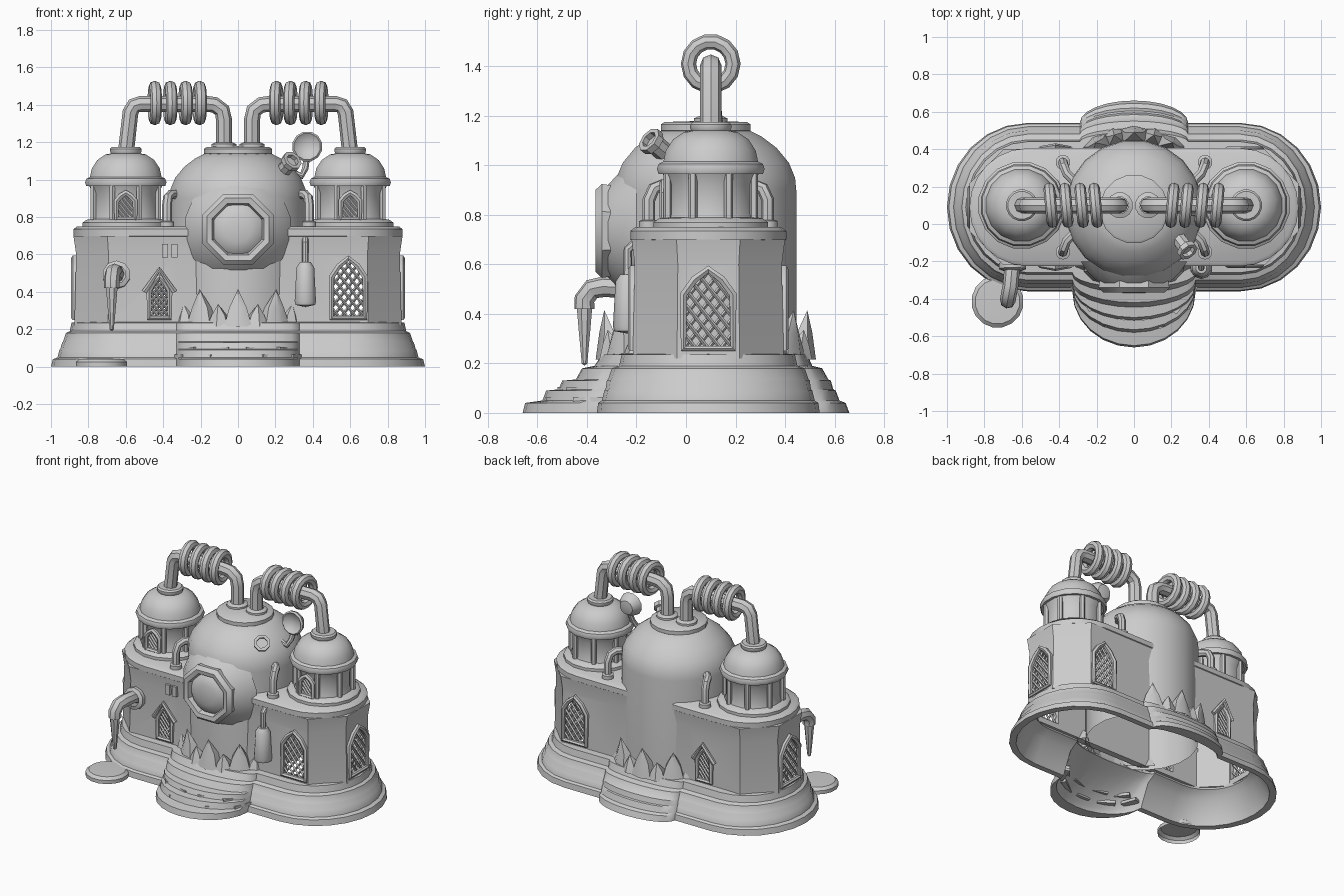
import bpy, bmesh, random
from math import sin, cos, pi, radians
from mathutils import Matrix, Vector

if "Cube" in bpy.data.objects:
    bpy.data.objects.remove(bpy.data.objects["Cube"])

random.seed(4)
CX, CY = 0.57, 0.09            # centre of the rounded ends
OCT = [-67.5, -22.5, 22.5, 67.5]
ROUND = [-90 + 15 * i for i in range(13)]


def loft(name, rings, closed=False, caps=False, mat=Matrix()):
    """Skin a list of equal-length point rings."""
    bm = bmesh.new()
    vr = [[bm.verts.new(mat @ Vector(p)) for p in ring] for ring in rings]
    n = len(vr[0])
    pairs = list(zip(vr, vr[1:])) + ([(vr[-1], vr[0])] if closed else [])
    for a, b in pairs:
        for i in range(n):
            j = (i + 1) % n
            bm.faces.new((a[i], a[j], b[j], b[i]))
    if caps:
        bm.faces.new(vr[0][::-1])
        bm.faces.new(vr[-1])
    bmesh.ops.remove_doubles(bm, verts=bm.verts, dist=1e-5)
    bmesh.ops.recalc_face_normals(bm, faces=bm.faces)
    me = bpy.data.meshes.new(name)
    bm.to_mesh(me)
    bm.free()
    ob = bpy.data.objects.new(name, me)
    bpy.context.collection.objects.link(ob)
    return ob


def lathe(name, profile, at=(0, 0, 0), axis=(0, 0, 1), sides=16, caps=False, phase=0.5):
    mat = Matrix.Translation(at) @ Vector(axis).to_track_quat('Z', 'Y').to_matrix().to_4x4()
    rings = [[(r * cos(2 * pi * (i + phase) / sides), r * sin(2 * pi * (i + phase) / sides), h)
              for i in range(sides)] for r, h in profile]
    return loft(name, rings, caps=caps, mat=mat)


def tube(name, paths, r, cyclic=False, res=2):
    cu = bpy.data.curves.new(name, 'CURVE')
    cu.dimensions, cu.bevel_depth, cu.bevel_resolution, cu.use_fill_caps = '3D', r, res, True
    for path in paths:
        sp = cu.splines.new('POLY')
        sp.points.add(len(path) - 1)
        for pt, co in zip(sp.points, path):
            pt.co = (*co, 1)
        sp.use_cyclic_u = cyclic
    ob = bpy.data.objects.new(name, cu)
    bpy.context.collection.objects.link(ob)
    bpy.ops.object.select_all(action='DESELECT')
    ob.select_set(True)
    bpy.context.view_layer.objects.active = ob
    bpy.ops.object.convert(target='MESH')
    return ob


def box(name, at, size, rot=0):
    m = Matrix.Translation(at) @ Matrix.Rotation(rot, 4, 'Z')
    x, y, z = (s / 2 for s in size)
    rings = [[(-x, -y, k), (x, -y, k), (x, y, k), (-x, y, k)] for k in (-z, z)]
    return loft(name, rings, caps=True, mat=m)


def outline(z, xh, yh, f=0, b=0, angs=ROUND):
    """Long rounded plan with a front bulge f and a back bulge b."""
    k = 1 / cos(radians(22.5)) if angs is OCT else 1
    end = [(cos(radians(a)) * (xh - CX) * k, sin(radians(a)) * yh * k) for a in angs]
    arc = [pi * i / 12 for i in range(13)]
    pts = [(CX + x, CY + y) for x, y in end]
    pts += [(0.29 * cos(t), CY + yh + b * sin(t)) for t in arc]
    pts += [(-CX - x, CY - y) for x, y in end]
    pts += [(-0.33 * cos(t), CY - yh - f * sin(t)) for t in arc]
    return [(x, y, z) for x, y in pts]


def window(name, at, ang, w, h, cut=None):
    """Pointed lattice window facing the given direction."""
    m = Matrix.Translation(at) @ Matrix.Rotation(radians(ang - 90), 4, 'Z')
    arch = [(-w / 2, 0), (w / 2, 0), (w / 2, .68 * h), (w * .28, .87 * h), (0, h), (-w * .28, .87 * h), (-w / 2, .68 * h)]

    def inside(u, v):
        return 0 <= v <= h and abs(u) <= w / 2 * min(1, (h - v) / (.32 * h))
    if cut is not None:
        cut.append(loft(name + "_cutter", [[(u, y, v) for u, v in arch] for y in (-.12, .1)], caps=True, mat=m))
    tube(name + "_frame", [[m @ Vector((u, 0.005, v)) for u, v in arch]], .017, cyclic=True, res=1)
    bars, gap = [], w / 3.2
    for d in (-1, 1):
        for k in range(-12, 13):
            line = [(t * w / 60, d * 1.25 * t * w / 60 + k * gap) for t in range(-30, 31)]
            line = [p for p in line if inside(*p)]
            if len(line) > 3:
                bars.append([m @ Vector((u, -.012 + .008 * d, v)) for u, v in (line[0], line[-1])])
    tube(name + "_lattice", bars, .008, res=0)


# stepped hollow base
base = [(0, 1, .45, .30, .12), (.04, .99, .445, .295, .11), (.05, .965, .43, .24, .10), (.09, .955, .42, .235, .095),
        (.095, .95, .415, .19, .09), (.13, .94, .41, .18, .085), (.135, .935, .405, .13, .08), (.18, .92, .39, .12, .07),
        (.19, .9, .36, .10, .06), (.235, .89, .35, .08, .05), (.24, .85, .29, .08, .05),
        (.2, .83, .27, .07, .04), (.16, .87, .34, .08, .05), (.03, .94, .40, .25, .08), (0, .95, .41, .26, .08)]
loft("base", [outline(*r) for r in base], closed=True)

# loose paving stones on the base steps
for i in range(9):
    t = radians(200 + 17.5 * i)
    box("step_stone", (.31 * cos(t), -.30 + .24 * sin(t) * (1 - .25 * (i % 2)), .055 + .04 * (i % 2)),
        (.10 + .05 * random.random(), .06, .02), t + pi / 2)

# main wall with window openings
wall = loft("wall", [outline(z, x, y, angs=OCT) for z, x, y in
            [(.22, .875, .305), (.6, .865, .297), (.7, .88, .31), (.7, .83, .26), (.22, .83, .26)]], closed=True)
cutters = []
for s in (-1, 1):
    window("end_window", (s * .87, CY, .26), 0 if s > 0 else 180, .2, .32, cutters)
    window("large_window", (.59, CY + s * .302, .26), s * 90, .18, .32, cutters)
    window("small_window", (-.42, CY + s * .302, .26), s * 90, .11, .22, cutters)
    tube("small_window_hood", [[(-.5, CY + s * .31, .4), (-.42, CY + s * .325, .52), (-.34, CY + s * .31, .4)]], .016, res=1)
for c in cutters:
    mod = wall.modifiers.new("opening", 'BOOLEAN')
    mod.operation, mod.object, mod.solver = 'DIFFERENCE', c, 'EXACT'
    bpy.context.view_layer.objects.active = wall
    bpy.ops.object.modifier_apply(modifier=mod.name)
    bpy.data.objects.remove(c)

# roof deck with rounded lip
loft("deck", [outline(*r) for r in [(.69, .86, .30), (.70, .88, .315), (.735, .88, .315), (.75, .86, .295)]], caps=True)

# central boiler
lathe("boiler", [(.37, .2), (.37, .9), (.365, .95), (.34, 1.01), (.29, 1.07), (.23, 1.115), (.18, 1.14), (0, 1.145)],
      (0, .08, 0), sides=20)
lathe("boiler_cap", [(.17, 1.13), (.185, 1.14), (.185, 1.165), (.17, 1.175), (0, 1.18)], (0, .08, 0))

# porthole
lathe("porthole_collar", [(.29, -.07), (.25, -.01), (.19, .045)], (0, -.27, .735), (0, -1, 0))
lathe("porthole_ring", [(.17, .02), (.20, .035), (.205, .07), (.18, .095), (.15, .09), (.135, .05)],
      (0, -.27, .735), (0, -1, 0), sides=8)
lathe("porthole_glass", [(.145, .05), (.12, .075), (.07, .09), (0, .095)], (0, -.27, .735), (0, -1, 0))

# pointed leaves around the boiler foot
for i in range(24):
    a = radians(15 * i)
    if abs(sin(a)) < .62:
        continue
    big = i % 2 == 0
    h, w = (.2, .105) if big else (.12, .08)
    m = Matrix.Translation((.395 * cos(a), .08 + .395 * sin(a), .215)) @ Matrix.Rotation(a, 4, 'Z')
    loft("leaf", [[(-.05, -w * .7, 0), (.03, -w * .7, 0), (.05, 0, 0), (.03, w * .7, 0), (-.05, w * .7, 0)],
                  [(-.03, -w * .45, h * .5), (.015, -w * .45, h * .5), (.035, 0, h * .55), (.015, w * .45, h * .5), (-.03, w * .45, h * .5)],
                  [(.015, 0, h)] * 5], mat=m)

# side towers, coiled pipes and small elbows
for s in (-1, 1):
    c = (s * .6, .1, 0)
    lathe("tower_foot", [(.235, .74), (.235, .77), (.215, .785), (.19, .79)], c)
    lathe("tower_body", [(.19, .77), (.178, .81), (.178, .92), (.2, .97)], c)
    lathe("tower_dome", [(.18, .965), (.215, .965), (.222, .985), (.215, 1.005), (.195, 1.015), (.185, 1.06),
                         (.155, 1.105), (.11, 1.135), (.08, 1.14), (.085, 1.15), (.085, 1.165), (.075, 1.175), (0, 1.175)], c)
    for k in range(8):
        a = radians(45 * k + 22.5)
        lathe("tower_pillar", [(.018, .77), (.018, .97)], (c[0] + .188 * cos(a), c[1] + .188 * sin(a), 0), sides=6)
    window("tower_window", (c[0], .1 - s * s * .185, .79), -90, .1, .14)

    tube("handle_pipe", [[(s * x, .1, z) for x, z in
         [(.075, 1.14), (.075, 1.32), (.085, 1.37), (.125, 1.4), (.17, 1.405), (.52, 1.405), (.555, 1.395),
          (.575, 1.36), (.6, 1.14)]]], .043)
    for x in (.205, .28, .362, .445):
        ring = [(s * (x + .008 * cos(t)), .1 + .09 * cos(t), 1.41 + .09 * sin(t))
                for t in [2 * pi * i / 14 for i in range(14)]]
        tube("pipe_coil", [ring], .031, cyclic=True)
    lathe("pipe_collar", [(.07, 1.17), (.07, 1.19), (.045, 1.2)], (s * .075, .1, 0), sides=12)

    for d in (-1, 1):
        tube("deck_elbow", [[(s * .38, .09 + d * .24, .73), (s * .38, .09 + d * .24, .86), (s * .375, .09 + d * .22, .905),
                             (s * .36, .09 + d * .18, .92), (s * .3, .09 + d * .12, .92)]], .026)
        lathe("elbow_foot", [(.04, .74), (.04, .775), (.025, .78)], (s * .38, .09 + d * .24, 0), sides=10)

# horn and short vent on the boiler shoulder
tube("horn_stem", [[(.29, .06, 1.04), (.34, .06, 1.02), (.36, .08, 1.06), (.37, .11, 1.14)]], .018)
lathe("horn", [(0, -.05), (.05, -.04), (.075, -.005), (.082, .02), (.072, .03), (.055, .015), (0, .0)],
      (.37, .1, 1.175), (0, -1, .1), sides=12)
lathe("vent", [(.04, -.08), (.04, .01), (.055, .015), (.055, .045), (.035, .045), (.035, .02), (0, .02)],
      (.27, -.12, 1.08), (.45, -.6, .5), sides=8)

# tap, drip and puddle
tube("tap", [[(-.65, -.17, .48), (-.652, -.24, .505), (-.66, -.33, .51), (-.67, -.38, .5), (-.675, -.41, .46),
              (-.675, -.41, .42)]], .042)
lathe("tap_flange", [(.075, 0), (.075, .03), (.05, .04)], (-.65, -.21, .49), (0, -1, .1), sides=10)
lathe("drip", [(.034, .43), (.026, .34), (.012, .2), (0, .19)], (-.675, -.41, 0), sides=8)
lathe("puddle", [(.14, 0), (.14, .025), (.12, .042), (0, .045)], (-.73, -.415, 0), caps=False)

# wall fittings
for x in (-.39, -.34):
    box("wall_vent", (x, -.215, .62), (.032, .03, .07))
lathe("wall_canister", [(0, .32), (.055, .33), (.06, .35), (.05, .53), (.03, .56), (0, .56)], (.36, -.235, 0), sides=10)
tube("canister_pipe", [[(.36, -.235, .54), (.36, -.235, .66), (.36, -.2, .69)]], .018)

for ob in bpy.context.scene.objects:
    ob.select_set(ob.type == 'MESH')
bpy.context.view_layer.objects.active = wall
bpy.ops.object.shade_smooth_by_angle(angle=radians(38))
